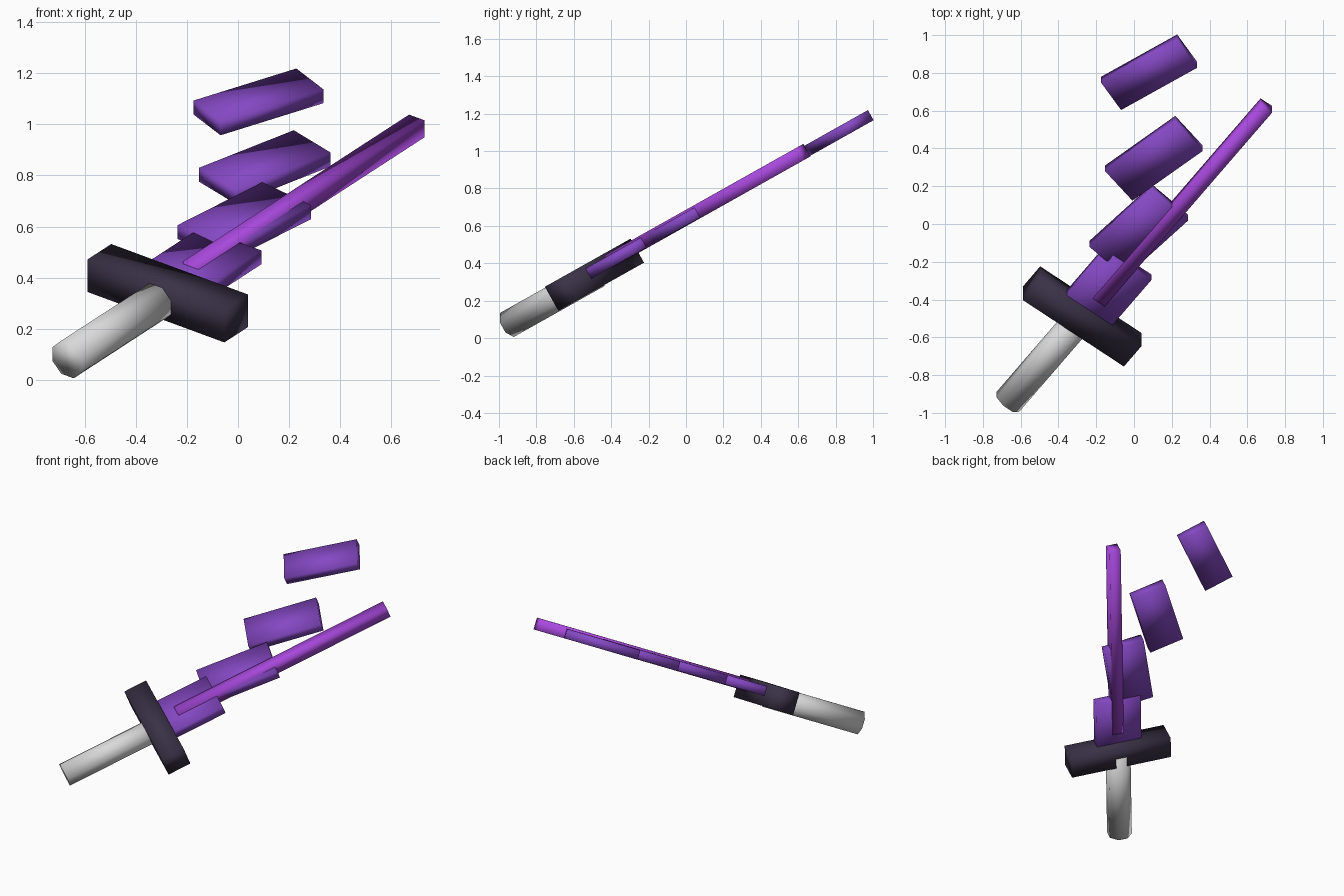
import bpy, math
from mathutils import Matrix, Vector

if "Cube" in bpy.data.objects:
    bpy.data.objects.remove(bpy.data.objects["Cube"])

# The whole sword lies in a plane that holds the x axis and is tilted up to the back
TILT = math.radians(29.3)
X = Vector((1, 0, 0))
V = Vector((0, math.cos(TILT), math.sin(TILT)))
N = X.cross(V)
PLANE = 0.535            # distance of the plane along its normal
GUARD = (-0.275, -0.261)  # guard centre in the plane
AXIS = 53                # direction of the sword in the plane, degrees


def material(name, color):
    m = bpy.data.materials.new(name)
    m.diffuse_color = (*color, 1)
    m.use_nodes = True
    m.node_tree.nodes["Principled BSDF"].inputs["Base Color"].default_value = m.diffuse_color
    return m


grey = material("light_grey", (0.70, 0.70, 0.70))
dark = material("dark_violet_grey", (0.042, 0.031, 0.062))
purple = material("purple", (0.235, 0.065, 0.55))
bright = material("bright_purple", (0.39, 0.065, 0.72))


def frame(pos, n, angle):
    """Matrix whose local x runs along the given direction in the sword plane."""
    a = math.radians(angle)
    d = X * math.cos(a) + V * math.sin(a)
    e = N.cross(d)
    o = X * pos[0] + V * pos[1] + N * (PLANE + n)
    return Matrix((d, e, N)).transposed().to_4x4(), o


def along(s):
    """Point on the sword axis, measured from the guard centre."""
    a = math.radians(AXIS)
    return (GUARD[0] + s * math.cos(a), GUARD[1] + s * math.sin(a))


def finish(name, mat, pos, n, angle, local):
    ob = bpy.context.object
    ob.name = name
    ob.data.materials.append(mat)
    rot, o = frame(pos, n, angle)
    ob.data.transform(Matrix.Translation(o) @ rot @ local)
    for p in ob.data.polygons:
        p.use_smooth = True


def box(name, mat, pos, n, angle, size):
    bpy.ops.mesh.primitive_cube_add(size=1)
    finish(name, mat, pos, n, angle, Matrix.Diagonal((*size, 1)))


# Grip: eight-sided rod running into the guard
bpy.ops.mesh.primitive_cylinder_add(vertices=8, radius=0.08, depth=0.65)
finish("grip", grey, along(-0.328), -0.005, AXIS,
       Matrix.Rotation(math.pi / 2, 4, 'Y') @ Matrix.Rotation(math.pi / 8, 4, 'Z'))

# Cross guard
box("guard", dark, GUARD, 0, AXIS, (0.153, 0.67, 0.147))

# Long thin core of the blade
box("blade_core", bright, along(0.885), 0.025, AXIS, (1.47, 0.075, 0.077))

# Loose blade segments curling away from the core: centre, angle, width
segments = [
    ((-0.172, -0.112), 53, 0.30),
    ((0.025, 0.271), 46, 0.266),
    ((0.105, 0.711), 39, 0.23),
    ((0.08, 1.233), 32.5, 0.198),
]
for i, (pos, angle, width) in enumerate(segments):
    box(f"blade_segment_{i + 1}", purple, pos, 0.021, angle, (0.478, width, 0.062))
